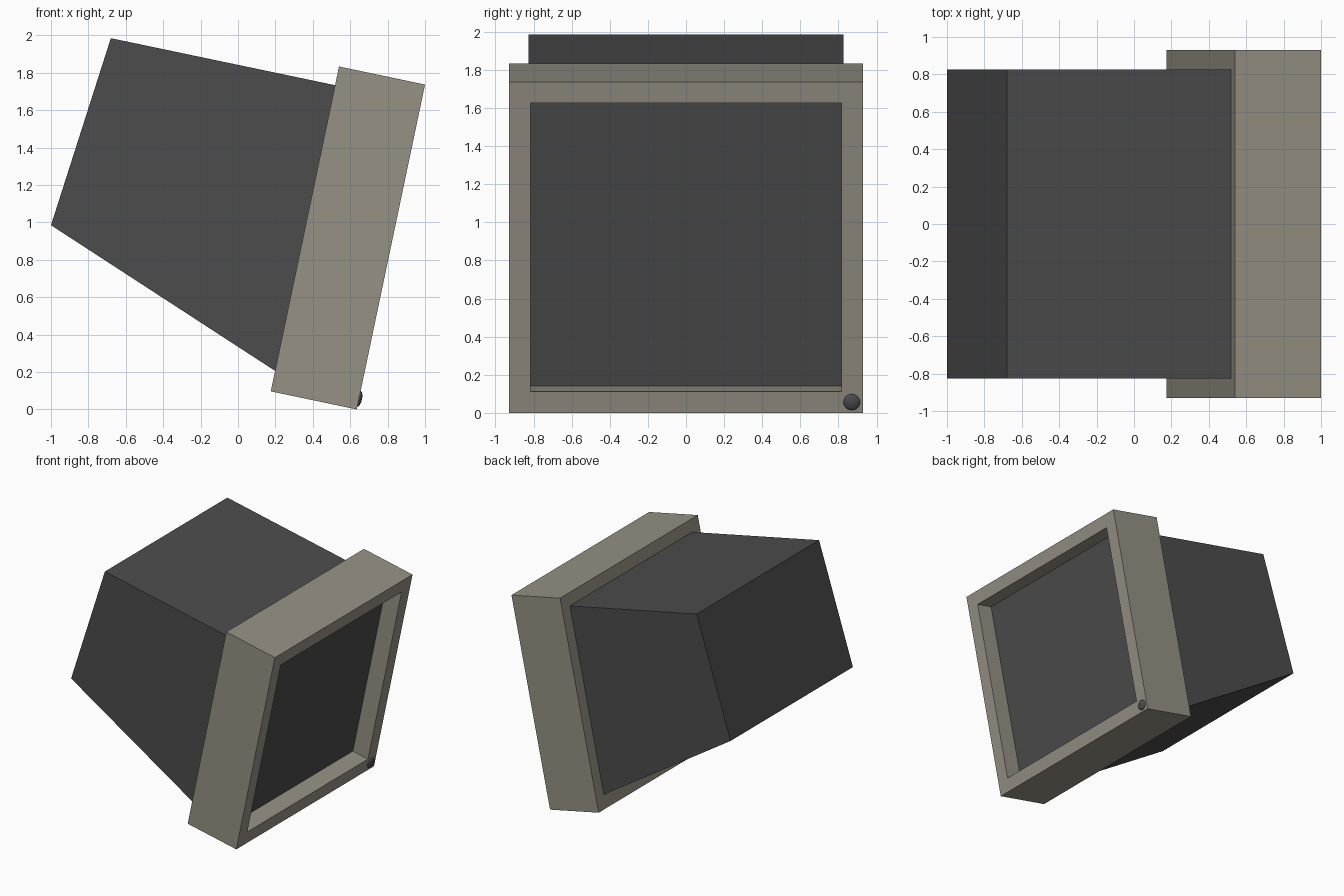
import bpy, bmesh, math
from mathutils import Matrix, Vector

if "Cube" in bpy.data.objects:
    bpy.data.objects.remove(bpy.data.objects["Cube"])

TILT = math.atan2(0.365, 1.737)
WIDTH, HEIGHT, DEPTH = 1.86, 1.775, 0.47
BORDER, RECESS = 0.114, 0.146
# Tilted space: x = out of the screen, z = up the screen, origin at the lower front edge
SPACE = Matrix.Translation((0.635, 0, 0)) @ Matrix.Rotation(TILT, 4, 'Y')


def material(name, colour):
    m = bpy.data.materials.new(name)
    m.diffuse_color = (*colour, 1)
    m.use_nodes = True
    m.node_tree.nodes["Principled BSDF"].inputs["Base Color"].default_value = m.diffuse_color
    return m


beige = material("warm_grey_plastic", (0.305, 0.283, 0.233))
dark = material("dark_grey_plastic", (0.072, 0.072, 0.072))


def make(name, bm, mats):
    bmesh.ops.recalc_face_normals(bm, faces=bm.faces)
    mesh = bpy.data.meshes.new(name)
    bm.to_mesh(mesh)
    bm.free()
    for m in mats:
        mesh.materials.append(m)
    obj = bpy.data.objects.new(name, mesh)
    bpy.context.collection.objects.link(obj)
    return obj


# Bezel: tilted box with an inset, recessed screen
bm = bmesh.new()
bmesh.ops.create_cube(bm, size=1, matrix=Matrix.Translation((-DEPTH / 2, 0, HEIGHT / 2))
                      @ Matrix.Diagonal((DEPTH, WIDTH, HEIGHT, 1)))
bm.normal_update()
front = max(bm.faces, key=lambda f: f.normal.x)
bmesh.ops.inset_region(bm, faces=[front], thickness=BORDER, use_even_offset=True)
screen = bmesh.ops.extrude_discrete_faces(bm, faces=[front])["faces"][0]
bmesh.ops.translate(bm, verts=screen.verts, vec=(-RECESS, 0, 0))
screen.material_index = 1
bmesh.ops.transform(bm, matrix=SPACE, verts=bm.verts)
make("bezel_and_screen", bm, [beige, dark])

# Rear housing: side profile extruded across the width
bm = bmesh.new()
profile = [(0.522, 1.733), (-0.68, 1.985), (-1.0, 0.985), (0.2, 0.205)]
face = bm.faces.new([bm.verts.new((x, -0.827, z)) for x, z in profile])
side = bmesh.ops.extrude_face_region(bm, geom=[face])["geom"]
bmesh.ops.translate(bm, vec=(0, 1.654, 0),
                    verts=[v for v in side if isinstance(v, bmesh.types.BMVert)])
make("rear_housing", bm, [dark])

# Knob: shallow smooth dome on the lower corner of the bezel
bm = bmesh.new()
bmesh.ops.create_uvsphere(bm, u_segments=32, v_segments=16, radius=1,
                          matrix=SPACE @ Matrix.Translation((0, 0.87, 0.058))
                          @ Matrix.Diagonal((0.016, 0.043, 0.043, 1))
                          @ Matrix.Rotation(math.pi / 2, 4, 'Y'))
for f in bm.faces:
    f.smooth = True
make("knob", bm, [dark])
